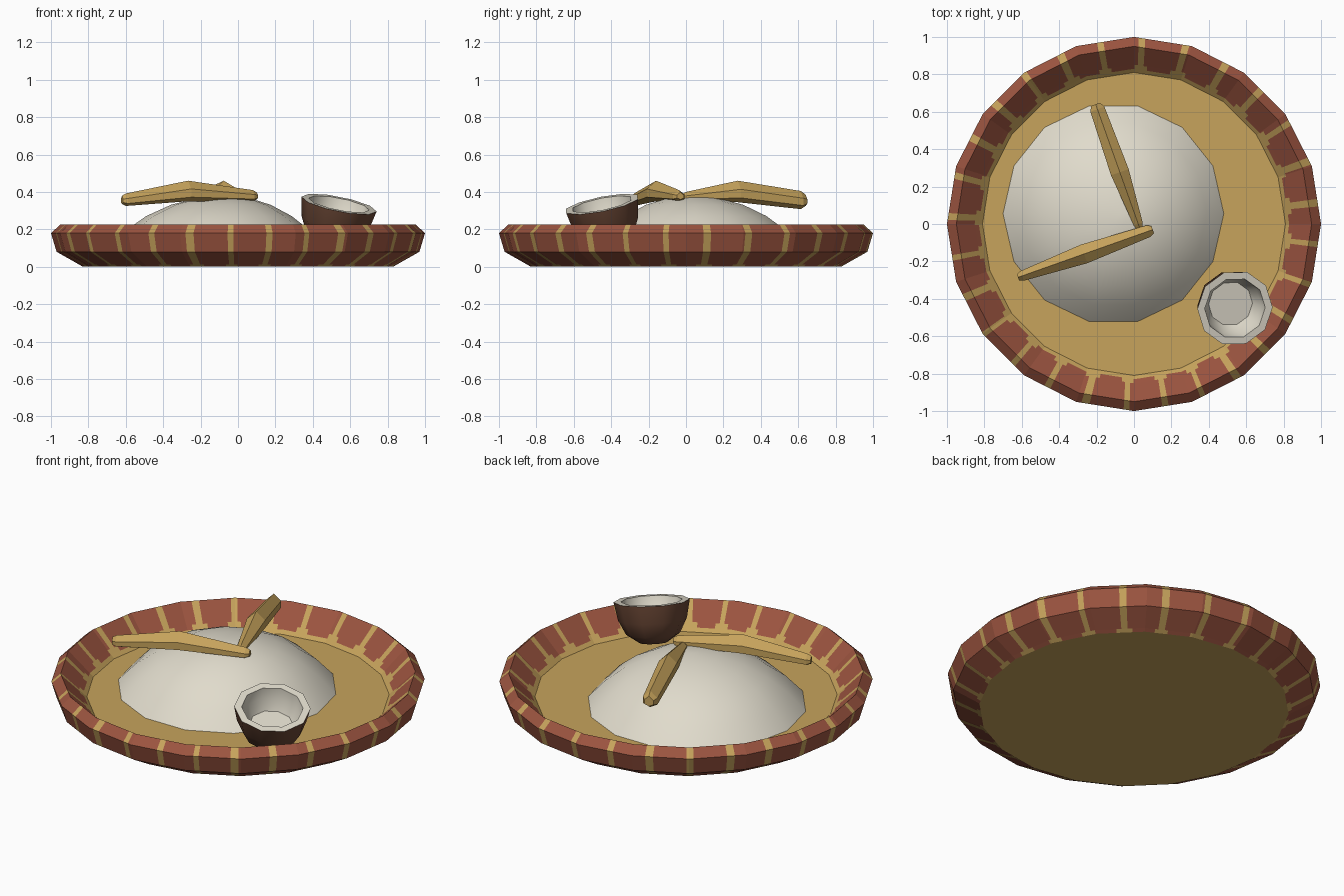
import bpy, bmesh, math, random
from mathutils import Vector, Matrix

random.seed(4)
cube = bpy.data.objects.get("Cube")
if cube:
    bpy.data.objects.remove(cube)


def material(name, rgb):
    lin = [((c + 0.055) / 1.055) ** 2.4 for c in rgb] + [1]
    m = bpy.data.materials.new(name)
    m.diffuse_color = lin
    m.use_nodes = True
    m.node_tree.nodes["Principled BSDF"].inputs["Base Color"].default_value = lin
    return m


RED = material("red_brown_paint", (0.61, 0.33, 0.25))
TAN = material("tan_wood", (0.78, 0.64, 0.36))
WHITE = material("off_white", (0.88, 0.86, 0.80))
BROWN = material("dark_shell", (0.42, 0.28, 0.21))


def loft(name, rings, mats, pick=None, caps=(True, True), smooth=None):
    """Skin closed rings of points; pick(band, column) gives the material."""
    bm = bmesh.new()
    rows = [[bm.verts.new(p) for p in ring] for ring in rings]
    n = len(rows[0])
    for b, (lo, hi) in enumerate(zip(rows, rows[1:])):
        for i in range(n):
            j = (i + 1) % n
            f = bm.faces.new((lo[i], lo[j], hi[j], hi[i]))
            f.material_index = pick(b, i) if pick else 0
    for use, row, b in ((caps[0], rows[0], -1), (caps[1], rows[-1], len(rows) - 1)):
        if use:
            f = bm.faces.new(row if b >= 0 else row[::-1])
            f.material_index = pick(b, 0) if pick else 0
    bmesh.ops.recalc_face_normals(bm, faces=bm.faces)
    mesh = bpy.data.meshes.new(name)
    bm.to_mesh(mesh)
    bm.free()
    for m in mats:
        mesh.materials.append(m)
    ob = bpy.data.objects.new(name, mesh)
    bpy.context.collection.objects.link(ob)
    if smooth:
        bpy.ops.object.select_all(action='DESELECT')
        ob.select_set(True)
        bpy.context.view_layer.objects.active = ob
        bpy.ops.object.shade_smooth_by_angle(angle=math.radians(smooth))
    return ob


def circle(r, z, n, x=0, y=0):
    return [Vector((x + r * math.cos(math.tau * i / n),
                    y + r * math.sin(math.tau * i / n), z)) for i in range(n)]


# Tray: 20-sided dish, cut along the edges of its painted stripes
SIDES, STRIPES = 20, 28
step = math.tau / SIDES
stripes = []
for k in range(STRIPES):
    a = math.tau * k / STRIPES - 0.04
    a -= 0.07 * max(0, math.sin(a))
    half = random.uniform(0.014, 0.022)
    stripes.append(((a - math.pi / 2) % math.tau, half, half + random.uniform(0.02, 0.035)))
cuts = {round(i * step, 5) for i in range(SIDES)}
for a, half, flank in stripes:
    cuts |= {round((a + s * d) % math.tau, 5) for s in (-1, 1) for d in (half, flank)}
cuts = sorted(cuts)


def tray_ring(r, z):
    ring = []
    for a in cuts:
        off = (a + 1e-6) % step - step / 2
        d = r * math.cos(step / 2) / math.cos(off)
        ring.append(Vector((d * math.cos(a), d * math.sin(a), z)))
    return ring


profile = [(0.83, 0), (0.85, 0.012), (0.97, 0.08), (1, 0.18), (0.95, 0.225),
           (0.852, 0.13), (0.83, 0.109), (0.81, 0.09)]


def tray_paint(band, col):
    if band in (-1, 6, 7):
        return 1
    a, b = cuts[col], cuts[(col + 1) % len(cuts)]
    mid = a + ((b - a) % math.tau) / 2
    for centre, half, flank in stripes:
        gap = abs((mid - centre + math.pi) % math.tau - math.pi)
        if gap < (flank if band in (0, 5) else half):
            return 1
    return 0


loft("tray", [tray_ring(*p) for p in profile], (RED, TAN), tray_paint)

# Mound: shallow spherical cap resting on the tray floor
R, DROP = 0.745, math.radians(52.4)
rings = []
for t in (1, 0.8, 0.6, 0.4, 0.2, 0.04):
    a = DROP * t
    lean = 0.05 * (1 - t) ** 2
    rings.append(circle(R * math.sin(a), 0.09 + R * (math.cos(a) - math.cos(DROP)),
                        14, -0.11 + lean, 0.055 - lean / 2))
loft("mound", rings, (WHITE,), caps=(False, True), smooth=40)

# Shell bowl: ten-sided half shell leaning towards the rim
bowl = [(0.08, -0.225), (0.145, -0.18), (0.185, -0.10), (0.205, 0),
        (0.165, 0), (0.155, -0.06), (0.12, -0.125)]
ob = loft("shell_bowl", [circle(r, z, 10) for r, z in bowl], (BROWN, WHITE),
          lambda b, i: 1 if b >= 3 else 0, smooth=40)
tilt = Vector((0, 0, 1)).rotation_difference(Vector((0.2, -0.2, 1))).to_matrix().to_4x4()
ob.matrix_world = Matrix.Translation((0.54, -0.45, 0.335)) @ tilt


# Sticks: ridged six-sided bars, thickest in the middle
def stick(name, far, near, sections):
    far, near = Vector(far), Vector(near)
    d = (near - far).normalized()
    side = Vector((-d.y, d.x))
    rings = []
    for t, w, low, high in sections:
        c = far.lerp(near, t)
        h = high - low
        shape = ((0, high), (w / 2, high - h * 0.4), (w / 2, low + h * 0.2),
                 (0, low), (-w / 2, low + h * 0.2), (-w / 2, high - h * 0.4))
        rings.append([Vector((c.x + side.x * s, c.y + side.y * s, z)) for s, z in shape])
    loft(name, rings, (TAN,))


stick("front_stick", (-0.62, -0.285), (0.1, -0.03),
      [(0, 0.035, 0.335, 0.38), (0.03, 0.055, 0.325, 0.392), (0.49, 0.105, 0.35, 0.46),
       (0.97, 0.065, 0.35, 0.41), (1, 0.04, 0.36, 0.398)])
stick("back_stick", (-0.205, 0.64), (0.03, -0.02),
      [(0, 0.05, 0.325, 0.385), (0.04, 0.08, 0.308, 0.405), (0.55, 0.10, 0.345, 0.46),
       (0.97, 0.05, 0.35, 0.40), (1, 0.035, 0.355, 0.39)])
